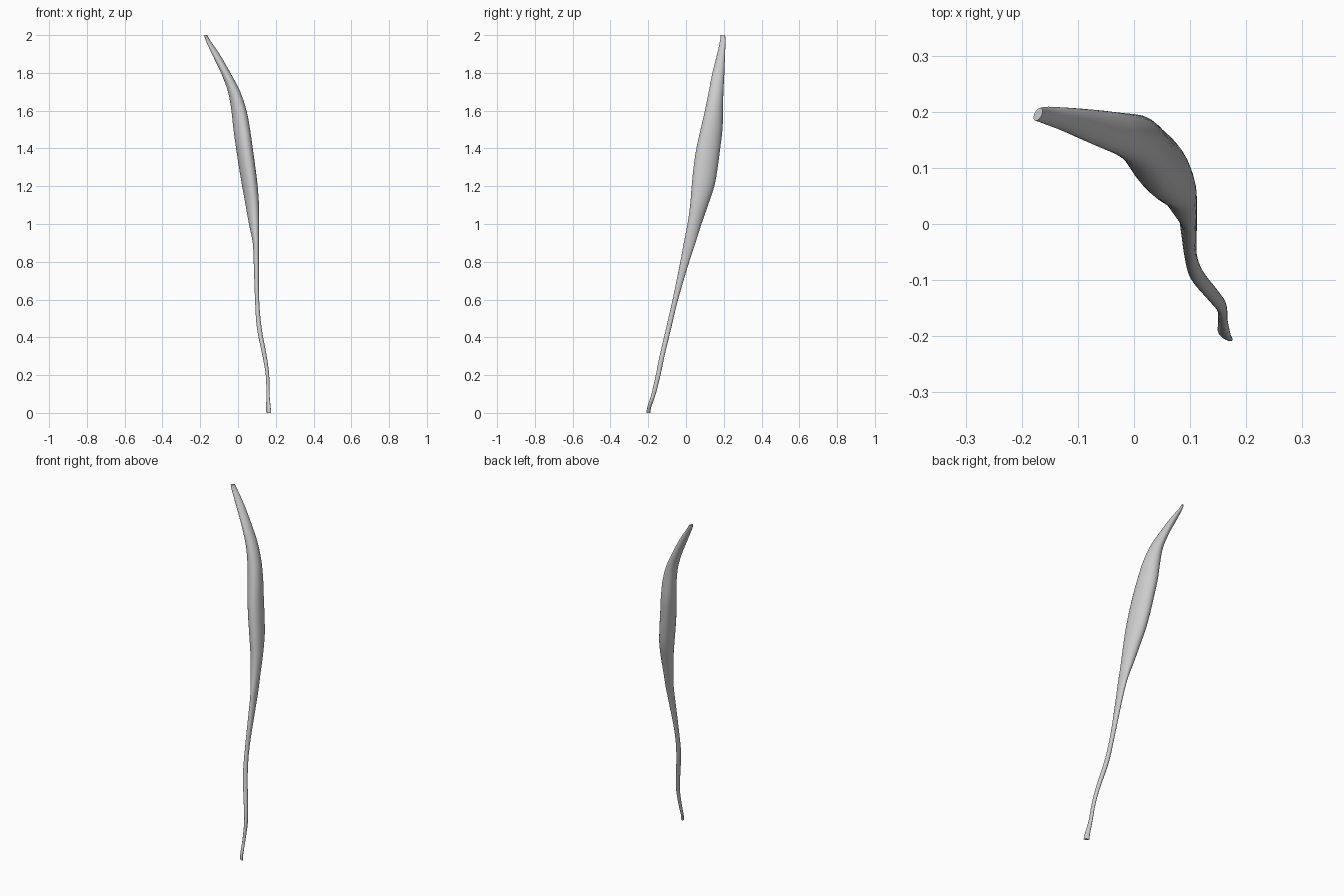
import bpy, bmesh, math

# Stations along the strap: z, x min, x max, y min, y max, skew of the section
STATIONS = [
    (0.00, 0.150, 0.176, -0.209, -0.188, -0.7),
    (0.03, 0.149, 0.173, -0.205, -0.184, -0.6),
    (0.10, 0.150, 0.167, -0.183, -0.160, -0.2),
    (0.20, 0.147, 0.165, -0.160, -0.135, 0.0),
    (0.30, 0.130, 0.152, -0.140, -0.114, 0.0),
    (0.45, 0.100, 0.125, -0.105, -0.078, 0.0),
    (0.60, 0.090, 0.112, -0.071, -0.042, 0.0),
    (0.80, 0.083, 0.112, -0.030, 0.017, 0.0),
    (0.90, 0.078, 0.112, -0.012, 0.050, -0.1),
    (1.00, 0.058, 0.112, 0.008, 0.082, -0.2),
    (1.10, 0.040, 0.111, 0.022, 0.117, -0.25),
    (1.20, 0.022, 0.104, 0.030, 0.150, -0.25),
    (1.30, 0.005, 0.092, 0.040, 0.168, -0.25),
    (1.40, -0.010, 0.078, 0.055, 0.181, -0.25),
    (1.50, -0.024, 0.064, 0.077, 0.193, -0.25),
    (1.60, -0.035, 0.045, 0.100, 0.196, -0.2),
    (1.70, -0.053, 0.012, 0.120, 0.198, -0.1),
    (1.80, -0.090, -0.040, 0.140, 0.203, 0.0),
    (1.90, -0.138, -0.098, 0.165, 0.207, 0.2),
    (1.97, -0.170, -0.146, 0.180, 0.209, 0.4),
    (2.00, -0.179, -0.163, 0.184, 0.207, 0.5),
]
SIDES, STEPS = 28, 4


def blend(a, b, c, d, t):
    """Catmull-Rom blend of four stations."""
    return [0.5 * (2 * q + (r - p) * t + (2 * p - 5 * q + 4 * r - s) * t * t
                   + (3 * q - p - 3 * r + s) * t ** 3)
            for p, q, r, s in zip(a, b, c, d)]


def add_ring(bm, station):
    """Skewed ellipse that exactly fills the station's extents."""
    z, x0, x1, y0, y1, skew = station
    phase = math.asin(skew)
    ring = []
    for i in range(SIDES):
        t = math.tau * i / SIDES
        ring.append(bm.verts.new(((x0 + x1) / 2 + (x1 - x0) / 2 * math.cos(t),
                                  (y0 + y1) / 2 + (y1 - y0) / 2 * math.sin(t + phase), z)))
    return ring


# Muscle belly tapering into tendons at both ends
bm = bmesh.new()
last = len(STATIONS) - 1
rings = []
for i in range(last):
    quad = [STATIONS[min(max(k, 0), last)] for k in range(i - 1, i + 3)]
    rings += [add_ring(bm, blend(*quad, s / STEPS)) for s in range(STEPS)]
rings.append(add_ring(bm, STATIONS[-1]))

for low, high in zip(rings, rings[1:]):
    for i in range(SIDES):
        j = (i + 1) % SIDES
        bm.faces.new((low[i], low[j], high[j], high[i]))
bm.faces.new(rings[0])
bm.faces.new(rings[-1])
bmesh.ops.recalc_face_normals(bm, faces=bm.faces)

mesh = bpy.data.meshes.new("muscle_strap")
bm.to_mesh(mesh)
bm.free()
strap = bpy.data.objects.new("muscle_strap", mesh)
bpy.context.collection.objects.link(strap)
bpy.context.view_layer.objects.active = strap
strap.select_set(True)
bpy.ops.object.shade_smooth_by_angle(angle=math.radians(40))
